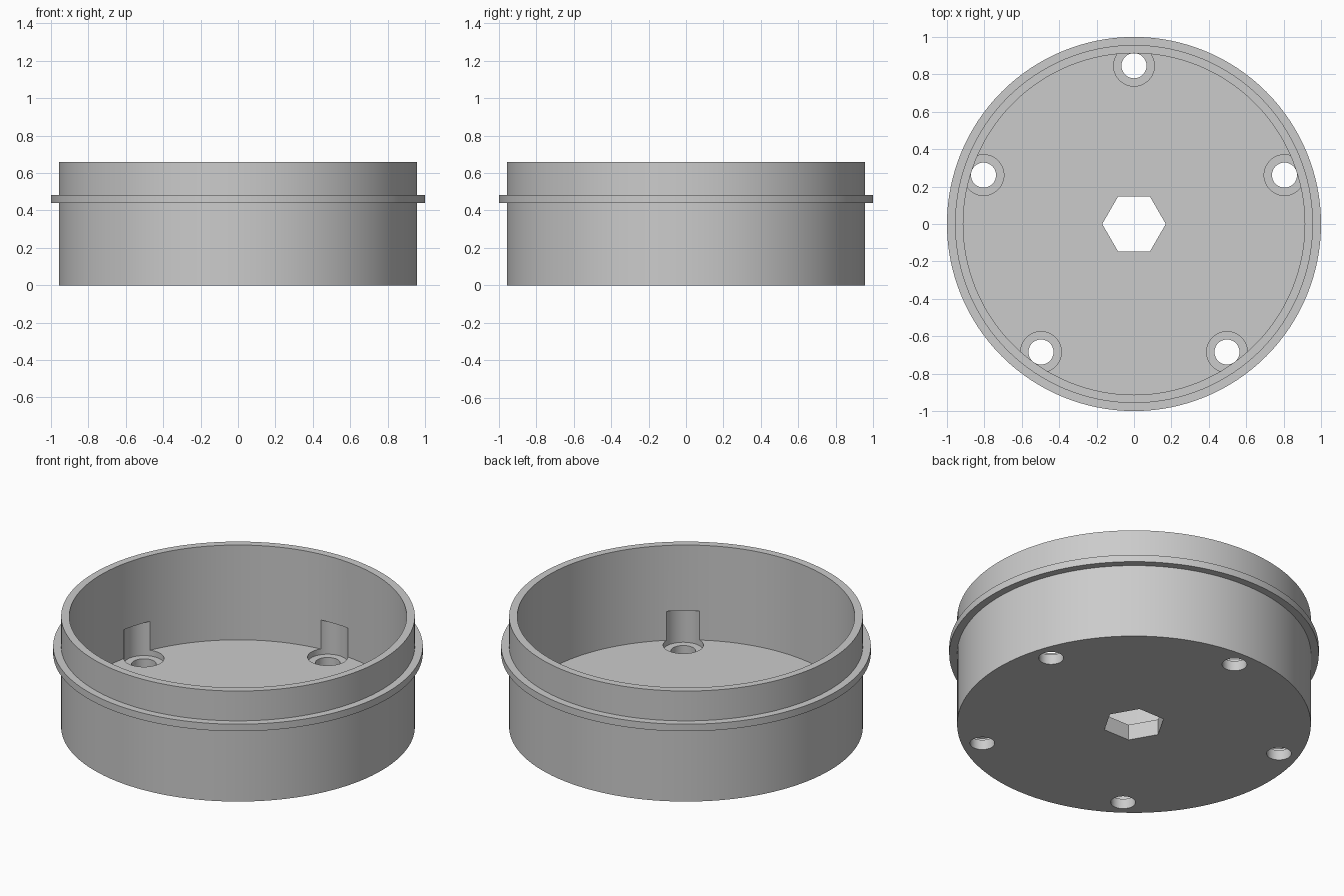
import bpy, bmesh, math

if "Cube" in bpy.data.objects:
    bpy.data.objects.remove(bpy.data.objects["Cube"])

FLOOR = 0.094      # floor thickness
SEG = 128

grey = bpy.data.materials.new("plain grey")
grey.diffuse_color = (0.6, 0.6, 0.6, 1)
grey.use_nodes = True
grey.node_tree.nodes["Principled BSDF"].inputs["Base Color"].default_value = grey.diffuse_color


def finish(name, bm):
    bmesh.ops.recalc_face_normals(bm, faces=bm.faces)
    mesh = bpy.data.meshes.new(name)
    bm.to_mesh(mesh)
    bm.free()
    mesh.materials.append(grey)
    ob = bpy.data.objects.new(name, mesh)
    bpy.context.collection.objects.link(ob)
    return ob


def prism(name, points, z0, z1):
    bm = bmesh.new()
    face = bm.faces.new([bm.verts.new((x, y, z0)) for x, y in points])
    ext = bmesh.ops.extrude_face_region(bm, geom=[face])
    for v in ext["geom"]:
        if isinstance(v, bmesh.types.BMVert):
            v.co.z = z1
    return finish(name, bm)


def ring(radius, sides, cx=0, cy=0):
    return [(cx + radius * math.cos(2 * math.pi * i / sides),
             cy + radius * math.sin(2 * math.pi * i / sides)) for i in range(sides)]


def cut(target, cutter):
    mod = target.modifiers.new("cut", 'BOOLEAN')
    mod.operation = 'DIFFERENCE'
    mod.solver = 'EXACT'
    mod.object = cutter
    bpy.context.view_layer.objects.active = target
    bpy.ops.object.modifier_apply(modifier=mod.name)
    bpy.data.objects.remove(cutter)


# Round housing: floor, wall and outer flange turned from one profile
profile = [(0, 0), (0.957, 0), (0.957, 0.44), (1, 0.44), (1, 0.482), (0.957, 0.482),
           (0.957, 0.66), (0.913, 0.66), (0.913, FLOOR), (0, FLOOR)]
bm = bmesh.new()
verts = [bm.verts.new((r, 0, z)) for r, z in profile]
edges = [bm.edges.new(pair) for pair in zip(verts, verts[1:])]
bmesh.ops.spin(bm, geom=verts + edges, cent=(0, 0, 0), axis=(0, 0, 1),
               angle=2 * math.pi, steps=SEG, use_duplicate=False)
bmesh.ops.remove_doubles(bm, verts=bm.verts, dist=1e-4)
housing = finish("housing", bm)

# Shallow step in one corner of the floor
corner = [(-0.305, -0.305), (-0.305, -0.858)]
a0, a1 = math.atan2(-0.858, -0.305), math.atan2(-0.305, -0.858)
a1 -= 0 if a1 < a0 else 2 * math.pi
if a0 - a1 > math.pi:
    a0, a1 = a1 + 2 * math.pi, a0
corner += [(0.911 * math.cos(a0 + (a1 - a0) * i / 24),
            0.911 * math.sin(a0 + (a1 - a0) * i / 24)) for i in range(1, 25)]
corner = [corner[0]] + sorted(corner[1:], key=lambda p: p[0], reverse=True)
cut(housing, prism("corner_cutter", corner, FLOOR - 0.003, FLOOR + 0.05))

# Hexagonal shaft hole
cut(housing, prism("hex_cutter", ring(0.17, 6), -0.1, 0.3))

# Five screw holes, each with a pocket for the head sunk into floor and wall
for k in range(5):
    a = math.radians(90 + 72 * k)
    x, y = 0.846 * math.cos(a), 0.846 * math.sin(a)
    cut(housing, prism("pocket_cutter", ring(0.109, 48, x, y), 0.06, 0.267))
    cut(housing, prism("hole_cutter", ring(0.067, 32, x, y), -0.1, 0.2))

bpy.ops.object.select_all(action='DESELECT')
housing.select_set(True)
bpy.context.view_layer.objects.active = housing
bpy.ops.object.shade_smooth_by_angle(angle=math.radians(30))
